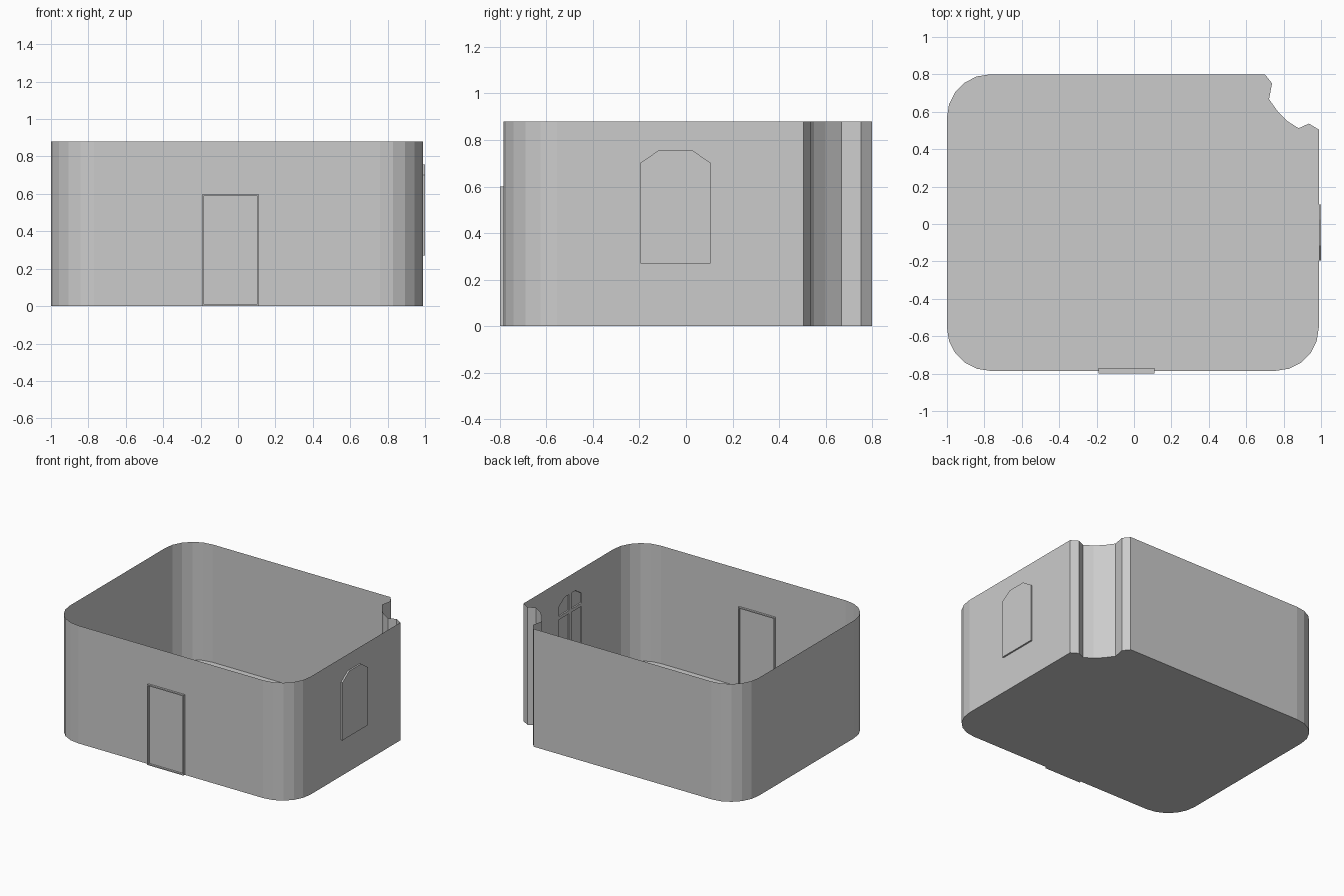
import bpy, bmesh, math
from mathutils import Vector

if "Cube" in bpy.data.objects:
    bpy.data.objects.remove(bpy.data.objects["Cube"])

H, XR, XOUT = 0.88, 0.988, 1.0   # wall height, right wall plane, window outer plane


def finish(name, bm):
    mesh = bpy.data.meshes.new(name)
    bm.to_mesh(mesh)
    bm.free()
    ob = bpy.data.objects.new(name, mesh)
    bpy.context.collection.objects.link(ob)
    return ob


def arc(cx, cy, r, start, steps=5):
    return [(cx + r * math.cos(math.radians(start + 90 * i / steps)),
             cy + r * math.sin(math.radians(start + 90 * i / steps))) for i in range(steps + 1)]


def sheet(name, loops, x):
    """Flat sheet facing +x; the first loop is the outline, the rest are holes."""
    bm = bmesh.new()
    for loop in loops:
        vs = [bm.verts.new((x, y, z)) for y, z in loop]
        for i, v in enumerate(vs):
            bm.edges.new((v, vs[(i + 1) % len(vs)]))
    bmesh.ops.triangle_fill(bm, edges=bm.edges[:], use_beauty=True, normal=Vector((1, 0, 0)))
    for f in bm.faces:
        f.normal_update()
        if f.normal.x < 0:
            f.normal_flip()
    return finish(name, bm)


def box(bm, lo, hi):
    vs = bmesh.ops.create_cube(bm, size=1)["verts"]
    for v in vs:
        v.co = [lo[i] if v.co[i] < 0 else hi[i] for i in range(3)]


# Room plan, counter-clockwise from the notched back right corner
R = 0.23
notch = [(XR, 0.505), (0.935, 0.537), (0.88, 0.512), (0.82, 0.55), (0.77, 0.60),
         (0.722, 0.667), (0.738, 0.752), (0.70, 0.80)]
plan = (notch + arc(-1 + R, 0.80 - R, R, 90)
        + arc(-1 + R, -0.785 + R, R, 180) + arc(XR - R, -0.785 + R, R, 270))

# Floor
bm = bmesh.new()
f = bm.faces.new([bm.verts.new((x, y, 0)) for x, y in plan])
f.normal_update()
if f.normal.z > 0:
    f.normal_flip()
finish("floor", bm)

# Thin walls on all sides but the right
bm = bmesh.new()
low = [bm.verts.new((x, y, 0)) for x, y in plan]
top = [bm.verts.new((x, y, H)) for x, y in plan]
for i in range(len(plan) - 1):
    bm.faces.new((low[i], low[i + 1], top[i + 1], top[i]))
finish("walls", bm)

# Window outline and panes, as (y, z)
Y0, Y1, Z0, Z1, C, CZ = -0.195, 0.105, 0.27, 0.757, 0.08, 0.055
mid, bar, cross = (Y0 + Y1) / 2, 0.012, 0.61


def arched(d):
    return [(Y0 + d, Z0 + d), (Y1 - d, Z0 + d), (Y1 - d, Z1 - CZ - d / 2),
            (Y1 - C - d / 2, Z1 - d), (Y0 + C + d / 2, Z1 - d), (Y0 + d, Z1 - CZ - d / 2)]


outline = arched(0)
inner = arched(0.015)
panes = []
for s in (0, 1):
    half = [(inner[1][0], inner[1][1]), (inner[2][0], inner[2][1]), inner[3]]
    ye = half[0][0]
    lower = [(mid + bar, half[0][1]), (ye, half[0][1]), (ye, cross - bar), (mid + bar, cross - bar)]
    upper = [(mid + bar, cross + bar), (ye, cross + bar), half[1], half[2], (mid + bar, half[2][1])]
    for p in (lower, upper):
        panes.append([(2 * mid - y, z) if s else (y, z) for y, z in p])

# Right wall with window opening
sheet("right_wall", [[(plan[-1][1], 0), (0.505, 0), (0.505, H), (plan[-1][1], H)], outline], XR)

# Window: outer plate with rim, and inner grid of bars
sheet("window_plate", [outline], XOUT)
bm = bmesh.new()
a = [bm.verts.new((XR, y, z)) for y, z in outline]
b = [bm.verts.new((XOUT, y, z)) for y, z in outline]
for i in range(len(outline)):
    j = (i + 1) % len(outline)
    bm.faces.new((a[i], a[j], b[j], b[i]))
finish("window_rim", bm)
grid = sheet("window_bars", [outline] + panes, XOUT - 0.001)
mod = grid.modifiers.new("depth", "SOLIDIFY")
mod.thickness = XOUT - XR - 0.001
mod.offset = -1

# Door frame passing through the front wall
bm = bmesh.new()
w = 0.008
box(bm, (-0.19, -0.80, 0), (-0.19 + w, -0.77, 0.60))
box(bm, (0.11 - w, -0.80, 0), (0.11, -0.77, 0.60))
box(bm, (-0.19 + w, -0.80, 0.60 - w), (0.11 - w, -0.77, 0.60))
box(bm, (-0.19 + w, -0.80, 0), (0.11 - w, -0.77, w))
finish("door_frame", bm)
